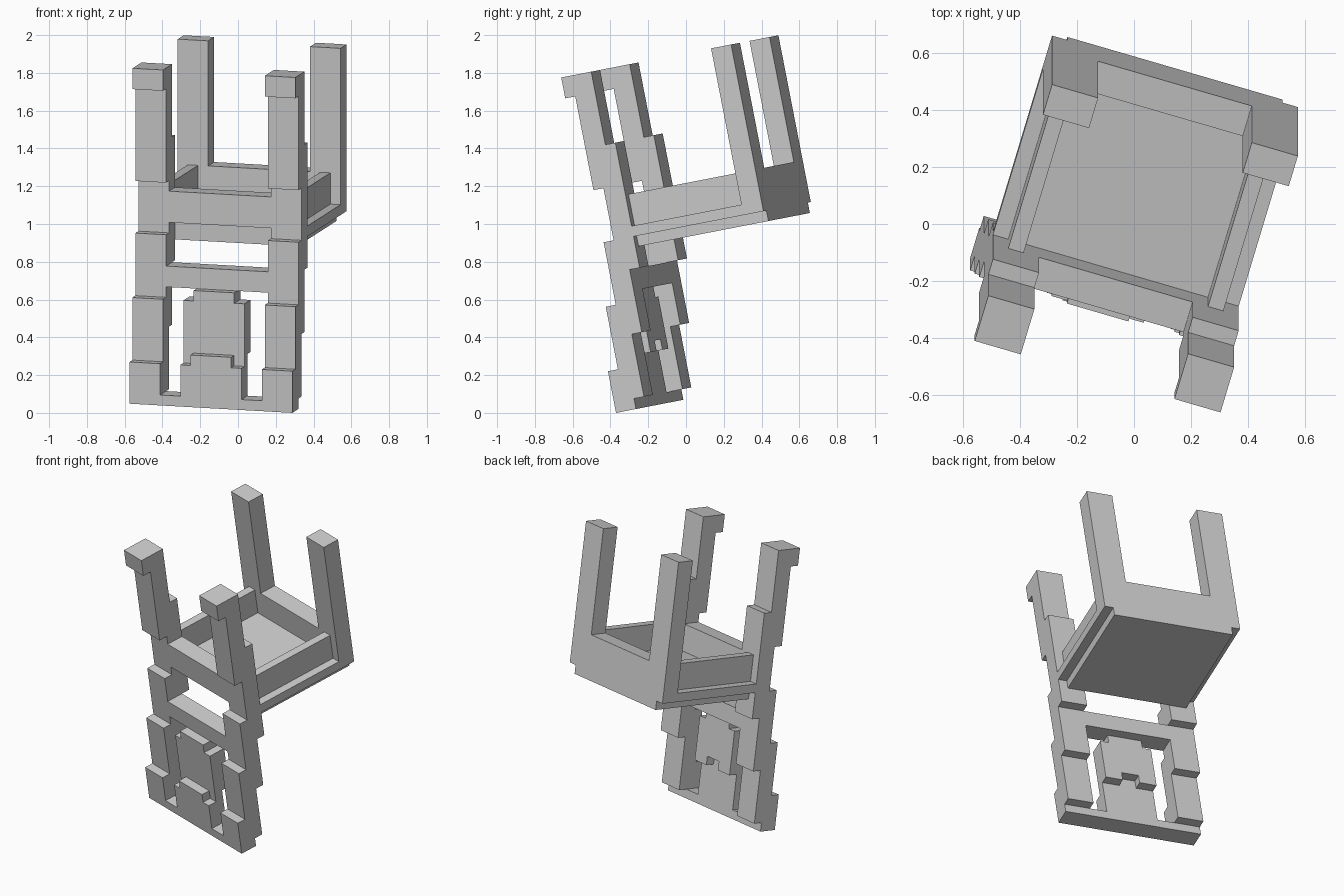
import bpy, bmesh
from math import radians
from mathutils import Matrix, Vector

if "Cube" in bpy.data.objects:
    bpy.data.objects.remove(bpy.data.objects["Cube"])

# Chair lies upside down and tilted; it is modelled on a unit grid (a=width, b=depth, c=height)
S = 0.0562
POSE = (Matrix.Rotation(radians(11), 4, 'X') @ Matrix.Rotation(radians(-16.5), 4, 'Z')
        @ Matrix.Translation((-0.073, -0.209, 0.073)) @ Matrix.Scale(S, 4))
parts = []


def extrude(name, outline, axis, spans):
    """Extrude a 2D outline along axis 'a' (outline is b,c) or 'b' (outline is a,c)."""
    bm = bmesh.new()
    for lo, hi in spans:
        def point(p, t):
            return (t, p[0], p[1]) if axis == 'a' else (p[0], t, p[1])
        near = [bm.verts.new(point(p, lo)) for p in outline]
        far = [bm.verts.new(point(p, hi)) for p in outline]
        bm.faces.new(near)
        bm.faces.new(far[::-1])
        n = len(outline)
        for i in range(n):
            j = (i + 1) % n
            bm.faces.new((near[i], far[i], far[j], near[j]))
    bmesh.ops.recalc_face_normals(bm, faces=bm.faces)
    bm.transform(POSE)
    mesh = bpy.data.meshes.new(name)
    bm.to_mesh(mesh)
    bm.free()
    ob = bpy.data.objects.new(name, mesh)
    bpy.context.collection.objects.link(ob)
    parts.append(ob)


def box(name, a, b, c):
    extrude(name, [(a[0], c[0]), (a[1], c[0]), (a[1], c[1]), (a[0], c[1])], 'b', [b])


def mirrored(half):
    """Complete a right-half outline with its reflection."""
    return half + [(-x, z) for x, z in reversed(half)]


# Stepped rear posts: backrest side and rear leg in one profile
post = [(-1, 0), (-1, 4), (0, 4), (0, 10), (1, 10), (1, 16), (2, 16), (2, 21),
        (1, 21), (1, 30), (0, 30), (0, 32), (3, 32), (3, 25), (4, 25), (4, 13),
        (3, 13), (3, 7), (2, 7), (2, 1), (1, 1), (1, 0)]
extrude("rear_posts", post, 'a', [(-8, -5), (5, 8)])

# Backrest cross rails
box("backrest_top_rail", (-5, 5), (-1, 1), (0, 1))
box("backrest_middle_rail", (-5, 5), (1, 3), (11, 13))
box("seat_rear_rail", (-5, 5), (2, 4), (17, 20))

# Backrest centre panel: two overlapping stepped slats
extrude("lower_slat_front", mirrored([(3, 1), (3, 4), (2, 4), (2, 5)]), 'b', [(-1, 0)])
extrude("lower_slat_back", mirrored([(3, 1), (3, 4)]), 'b', [(0, 1)])
extrude("upper_slat_front", mirrored([(3, 4), (3, 10), (2, 10), (2, 11)]), 'b', [(0, 1)])
extrude("upper_slat_back", mirrored([(1, 6), (1, 5), (3, 5), (3, 10), (2, 10), (2, 11)]),
        'b', [(1, 2)])

# Seat: wide board over an inset bottom board
box("seat_board", (-8, 8), (4, 17), (16, 17))
box("seat_inset_board", (-7, 7), (4, 17), (15, 16))

# Side aprons
extrude("side_aprons", [(4, 17), (15, 17), (15, 20), (4, 20)], 'a', [(-7, -6), (6, 7)])

# Front legs and apron as one U shape
extrude("front_legs_and_apron", mirrored([(8, 17), (8, 32), (5, 32), (5, 20)]), 'b', [(15, 17)])

# Centre on x and y, stand on z = 0
pts = [v.co for ob in parts for v in ob.data.vertices]
lo = Vector([min(p[i] for p in pts) for i in range(3)])
hi = Vector([max(p[i] for p in pts) for i in range(3)])
shift = Matrix.Translation((-(lo.x + hi.x) / 2, -(lo.y + hi.y) / 2, -lo.z))
for ob in parts:
    ob.data.transform(shift)
